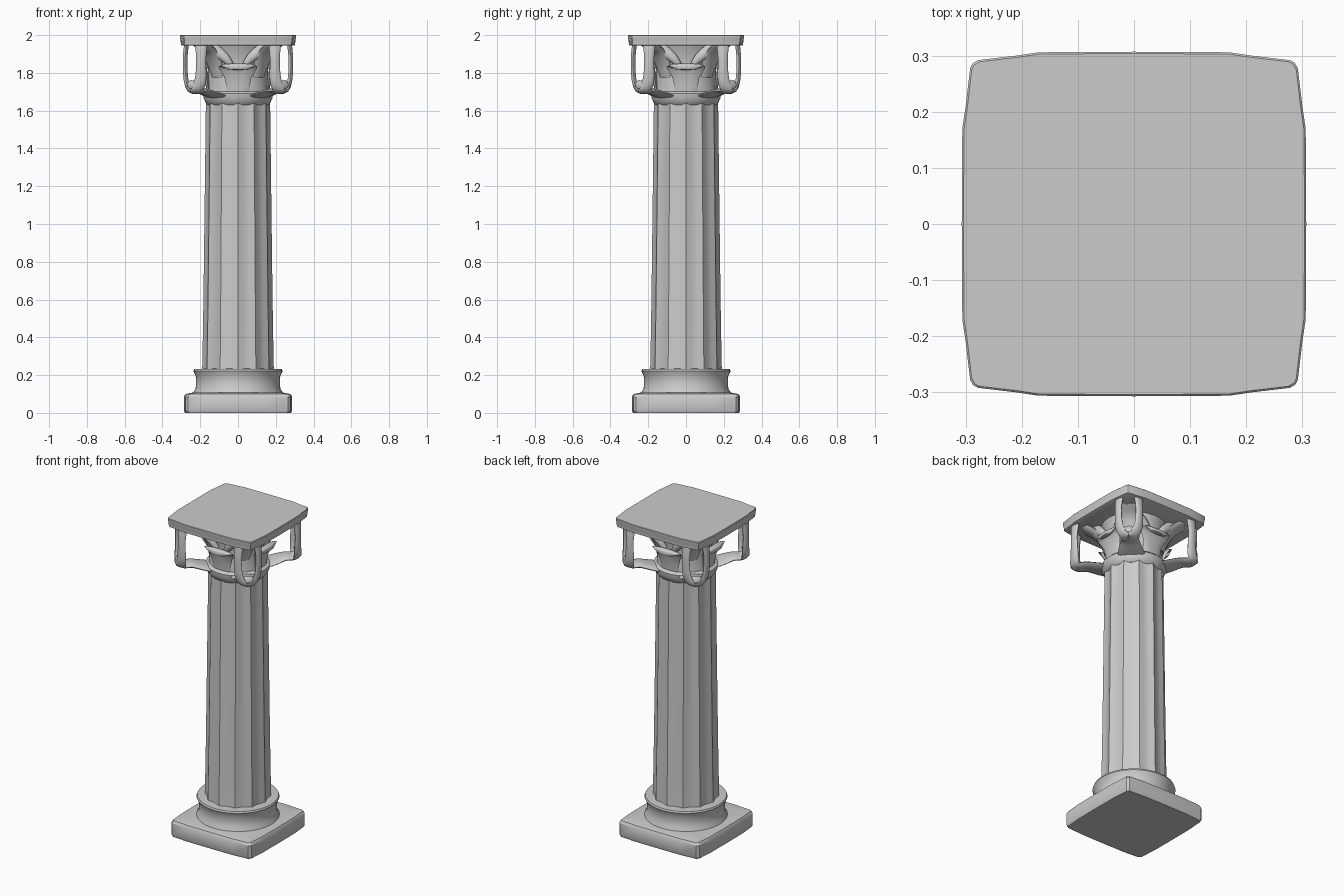
import bpy, bmesh, math
from mathutils import Vector, Matrix

if "Cube" in bpy.data.objects:
    bpy.data.objects.remove(bpy.data.objects["Cube"])


def finish(name, bm, angle=35):
    bmesh.ops.recalc_face_normals(bm, faces=bm.faces)
    me = bpy.data.meshes.new(name)
    bm.to_mesh(me)
    bm.free()
    ob = bpy.data.objects.new(name, me)
    bpy.context.collection.objects.link(ob)
    bpy.ops.object.select_all(action='DESELECT')
    ob.select_set(True)
    bpy.context.view_layer.objects.active = ob
    bpy.ops.object.shade_smooth_by_angle(angle=math.radians(angle))
    return ob


def skin(bm, rings):
    """Bridge closed vertex rings and cap both ends."""
    rows = [[bm.verts.new(p) for p in r] for r in rings]
    n = len(rows[0])
    for a, b in zip(rows, rows[1:]):
        for i in range(n):
            bm.faces.new((a[i], a[(i + 1) % n], b[(i + 1) % n], b[i]))
    bm.faces.new(rows[0][::-1])
    bm.faces.new(rows[-1])


def revolve(name, profile, sides, flutes=0, depth=0.0):
    bm = bmesh.new()
    rings = []
    for r, z in profile:
        ring = []
        for i in range(sides):
            a = math.tau * i / sides
            rr = r - depth * abs(math.sin(a * flutes / 2))
            ring.append((rr * math.cos(a), rr * math.sin(a), z))
        rings.append(ring)
    skin(bm, rings)
    return finish(name, bm)


def slab(name, outline, levels):
    """Square slab: one side's outline turned four times, scaled per level."""
    pts = [Matrix.Rotation(k * math.pi / 2, 2) @ Vector(p) for k in range(4) for p in outline]
    bm = bmesh.new()
    skin(bm, [[(p.x * s, p.y * s, z) for p in pts] for s, z in levels])
    return finish(name, bm, 30)


def spline(pts, steps=5):
    """Catmull-Rom smoothing of a list of equal-length tuples."""
    out = []
    P = [Vector(p) for p in pts]
    P = [P[0] * 2 - P[1]] + P + [P[-1] * 2 - P[-2]]
    for a, b, c, d in zip(P, P[1:], P[2:], P[3:]):
        for i in range(steps):
            t = i / steps
            out.append(0.5 * (2 * b + (c - a) * t + (2 * a - 5 * b + 4 * c - d) * t * t
                              + (3 * b - a - 3 * c + d) * t ** 3))
    return out + [P[-2]]


def sweep(bm, path, side, widths, thick, turn=0.0, n=10):
    """Sweep a flat oval along a path, rotated about z by turn."""
    pts = spline(path)
    ws = [v.x for v in spline([(w, 0) for w in widths])]
    side = Vector(side).normalized()
    rot = Matrix.Rotation(turn, 3, 'Z')
    rings = []
    for i, p in enumerate(pts):
        t = (pts[min(i + 1, len(pts) - 1)] - pts[max(i - 1, 0)]).normalized()
        nrm = side.cross(t).normalized()
        s = t.cross(nrm)
        rings.append([rot @ (p + s * ws[i] * math.cos(math.tau * k / n)
                             + nrm * thick * math.sin(math.tau * k / n)) for k in range(n)])
    skin(bm, rings)


# Plinth
slab("plinth", [(0.278, -0.265), (0.286, -0.16), (0.287, 0), (0.286, 0.16), (0.278, 0.265), (0.265, 0.278)],
     [(0.98, 0), (1, 0.012), (1, 0.085), (0.97, 0.1), (0.82, 0.108)])

# Base drum with flared rim
revolve("base_drum", [(0.238, 0.095), (0.235, 0.112), (0.224, 0.128), (0.222, 0.19), (0.232, 0.212),
                      (0.236, 0.222), (0.232, 0.232), (0.17, 0.234)], 48)

# Shaft with shallow flutes
revolve("shaft", [(0.19, 0.22), (0.188, 0.3), (0.183, 0.6), (0.178, 1.0), (0.173, 1.4), (0.17, 1.66)],
        96, 12, 0.012)

# Neck ring and bell
revolve("neck_ring", [(0.16, 1.63), (0.17, 1.64), (0.182, 1.665), (0.185, 1.69), (0.172, 1.702), (0.15, 1.705)], 48)
revolve("capital_bell", [(0.168, 1.69), (0.163, 1.74), (0.158, 1.8), (0.163, 1.86), (0.178, 1.92), (0.195, 1.96)], 48)

# Face leaves with curled lips, one per side
bm = bmesh.new()
for k in range(4):
    q = k * math.pi / 2
    sweep(bm, [(0, -0.155, 1.70), (0, -0.165, 1.77), (0, -0.18, 1.825), (0, -0.205, 1.838), (0, -0.21, 1.818)],
          (1, 0, 0), [0.06, 0.07, 0.1, 0.09, 0.05], 0.012, q)
    for m in (-1, 1):
        sweep(bm, [(m * 0.03, -0.165, 1.83), (m * 0.07, -0.175, 1.88), (m * 0.13, -0.17, 1.93), (m * 0.16, -0.17, 1.955)],
              (1, 0, 0), [0.015, 0.025, 0.03, 0.03], 0.018, q)
finish("face_leaves", bm, 50)

# Corner brackets: lower leaf from the neck, upper arch under the abacus
c = math.sqrt(0.5)
bm = bmesh.new()
for k in range(4):
    q = k * math.pi / 2
    low = [(0.15, 1.675), (0.21, 1.69), (0.27, 1.705), (0.32, 1.705), (0.345, 1.728), (0.335, 1.755)]
    sweep(bm, [(d * c, d * c, z) for d, z in low], (-1, 1, 0),
          [0.08, 0.07, 0.055, 0.05, 0.045, 0.025], 0.015, q)
    top = [(0.15, 1.78), (0.175, 1.85), (0.215, 1.91), (0.28, 1.955)]
    sweep(bm, [(d * c, d * c, z) for d, z in top], (-1, 1, 0), [0.04, 0.055, 0.06, 0.06], 0.02, q)
finish("corner_brackets", bm, 50)

# Hanging straps, a pair at every corner
bm = bmesh.new()
strap = [(0.272, 0.195, 1.96), (0.28, 0.195, 1.87), (0.276, 0.198, 1.77), (0.262, 0.215, 1.718), (0.24, 0.24, 1.702)]
for k in range(4):
    q = k * math.pi / 2
    for swap in (False, True):
        path = [(y, x, z) if swap else (x, y, z) for x, y, z in strap]
        sweep(bm, path, (1, 0, 0) if swap else (0, 1, 0), [0.034, 0.026, 0.03, 0.032, 0.02], 0.013, q)
finish("corner_straps", bm, 50)

# Abacus with slightly bowed sides and pinched corners
slab("abacus", [(0.292, -0.278), (0.3, -0.21), (0.306, -0.17), (0.307, 0), (0.306, 0.17), (0.3, 0.21), (0.292, 0.278), (0.286, 0.288)],
     [(0.96, 1.944), (0.985, 1.948), (0.99, 1.975), (1, 1.985), (1, 1.997), (0.99, 2.0)])
